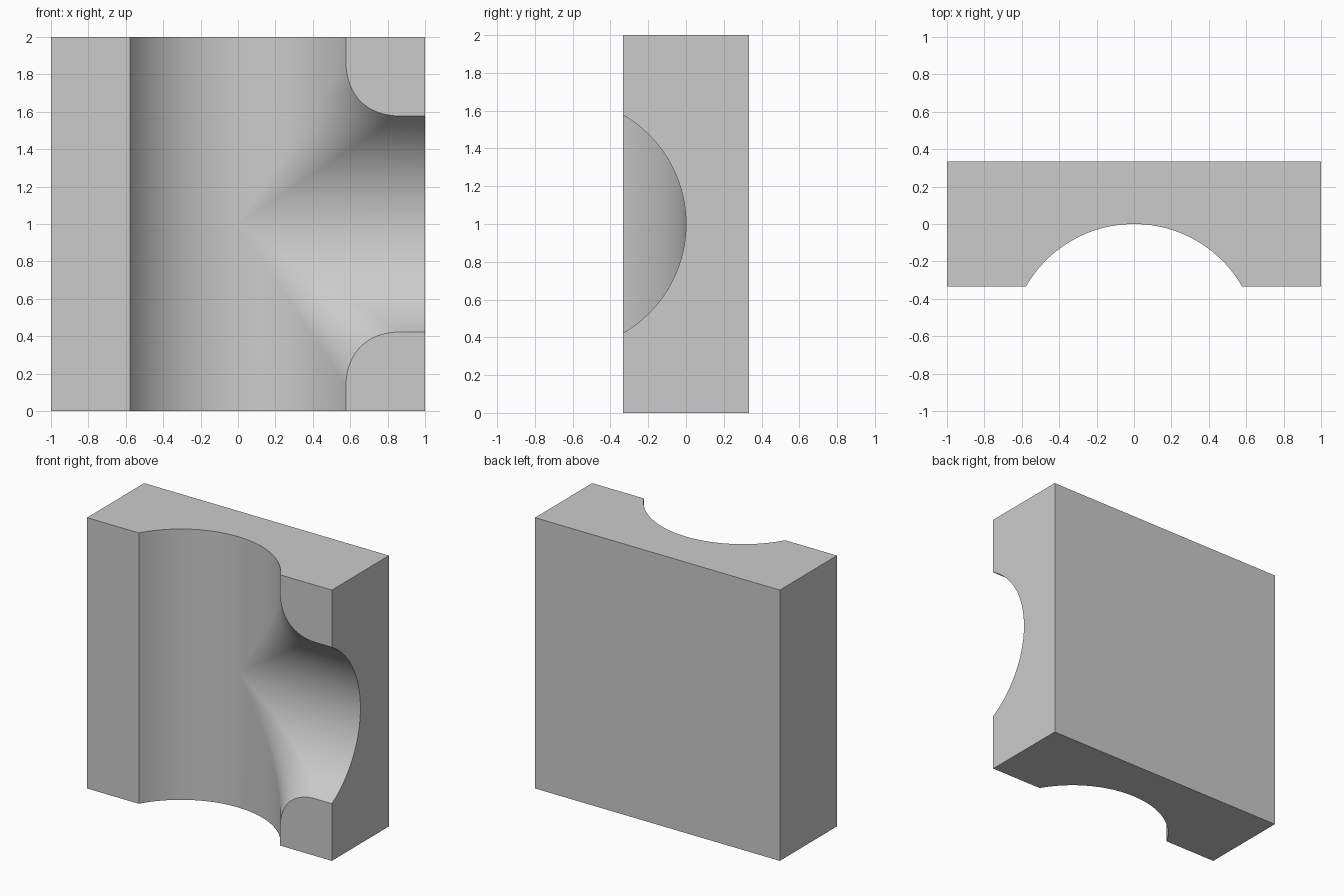
import bpy, bmesh
from math import sin, cos, sqrt, radians

if "Cube" in bpy.data.objects:
    bpy.data.objects.remove(bpy.data.objects["Cube"])

R, BALL, D = 2 / 3, 1 / 3, 1 / 3      # channel radius, fillet radius, half depth
LEVELS, ARC = 28, 20

bm = bmesh.new()
cache = {}


def vert(p):
    key = tuple(round(c, 5) for c in p)
    if key not in cache:
        cache[key] = bm.verts.new(p)
    return cache[key]


def face(points):
    # Adds the face and its twin mirrored about z = 1
    for mirrored in (False, True):
        vs = [vert((x, y, 2 - z if mirrored else z)) for x, y, z in points]
        vs = list(dict.fromkeys(vs))
        if len(vs) > 2:
            bm.faces.new(vs)


def fillet_point(t, y):
    # Rolling-ball fillet between the two channels, sliced at depth y
    lo, hi = 0.2, 1.0
    for _ in range(50):
        c = (lo + hi) / 2
        s = sqrt(1 - c * c)
        length = sqrt(c * c + s * s * ((1 - t) ** 2 + t * t))
        if -R + (R + BALL) * c - BALL * c / length < y:
            lo = c
        else:
            hi = c
    x = (R + BALL) * s - BALL * (1 - t) * s / length
    z = (R + BALL) * s - BALL * t * s / length
    return (x, y, 1 + z)


# Contours of the channels at each depth
rows, left = [], []
for k in range(LEVELS + 1):
    a = radians(60) * k / LEVELS
    w, y = R * sin(a), R * cos(a) - R
    arc = [fillet_point(i / ARC, y) if k else (0, 0, 1) for i in range(ARC + 1)]
    rows.append([(w, y, 2)] + arc + [(1, y, 1 + w)])
    left.append([(-w, y, 2), (-w, y, 1)])

# Channel walls
for grid in (rows, left):
    for r0, r1 in zip(grid, grid[1:]):
        for i in range(len(r0) - 1):
            face([r0[i], r0[i + 1], r1[i + 1], r1[i]])

# Flat sides
face([(-1, -D, 1), left[-1][1], left[-1][0], (-1, -D, 2)])
face(rows[-1] + [(1, -D, 2)])
face([(-1, D, 1), (1, D, 1), (1, D, 2), (-1, D, 2)])
face([(-1, -D, 1), (-1, D, 1), (-1, D, 2), (-1, -D, 2)])
face([r[-1] for r in rows] + [(1, -D, 2), (1, D, 2), (1, D, 1)])
face([r[0] for r in reversed(left)] + [r[0] for r in rows[1:]]
     + [(1, -D, 2), (1, D, 2), (-1, D, 2), (-1, -D, 2)])

# Join the halves of the flat sides
bmesh.ops.recalc_face_normals(bm, faces=bm.faces)
seam = [e for e in bm.edges if len(e.link_faces) == 2
        and all(abs(v.co.z - 1) < 1e-5 for v in e.verts)
        and e.calc_face_angle() < 1e-3
        and (e.verts[0].co.y > D - 0.01 or e.verts[1].co.y > D - 0.01
             or max(v.co.x for v in e.verts) < -0.5)]
bmesh.ops.dissolve_edges(bm, edges=seam, use_verts=True)

mesh = bpy.data.meshes.new("channel_block")
bm.to_mesh(mesh)
bm.free()
block = bpy.data.objects.new("channel_block", mesh)
bpy.context.collection.objects.link(block)
bpy.context.view_layer.objects.active = block
block.select_set(True)
bpy.ops.object.shade_smooth_by_angle(angle=radians(30))
